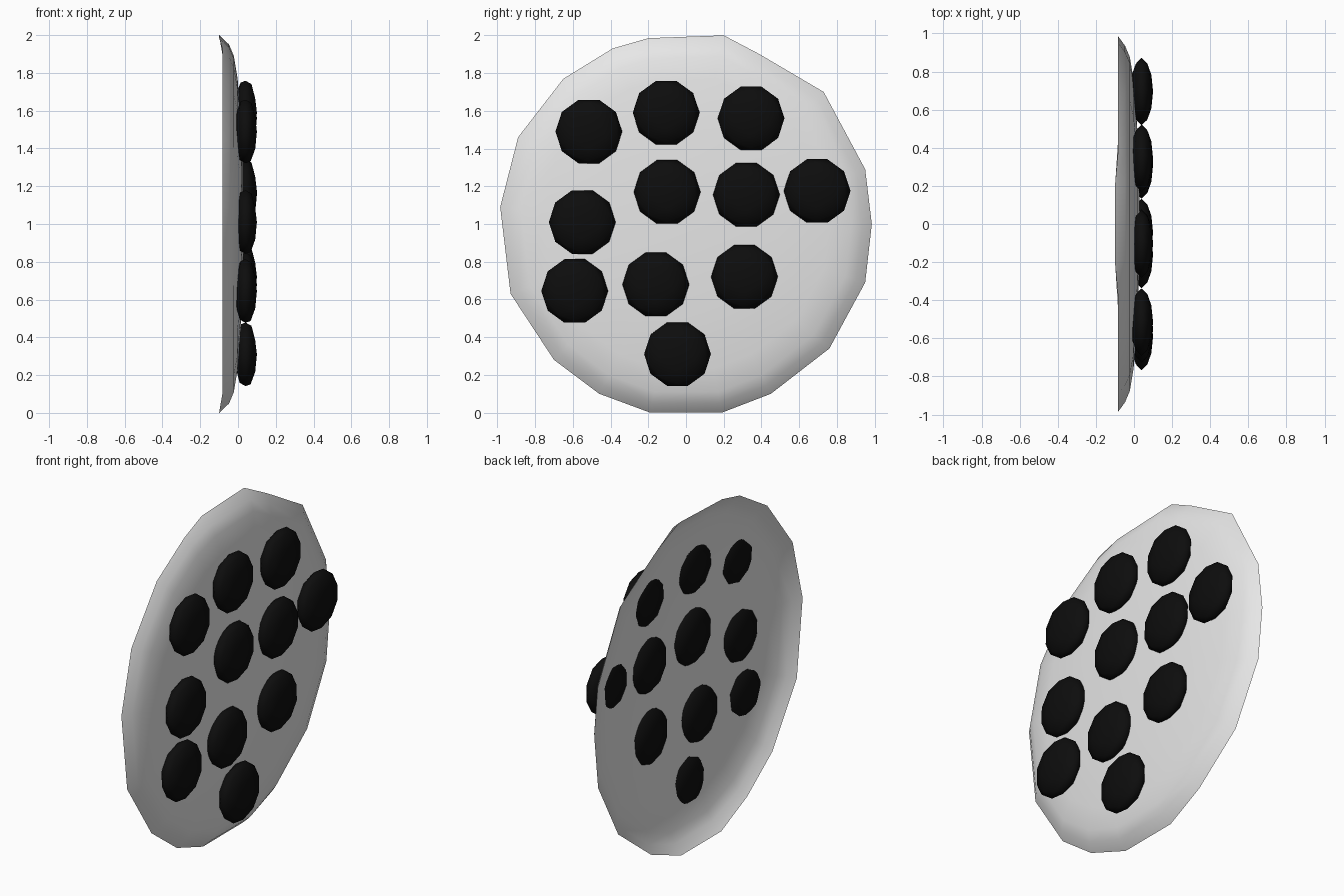
import bpy, bmesh, math
from mathutils import Matrix, Vector

if "Cube" in bpy.data.objects:
    bpy.data.objects.remove(bpy.data.objects["Cube"])


def material(name, rgb):
    m = bpy.data.materials.new(name)
    m.diffuse_color = (*rgb, 1)
    m.use_nodes = True
    m.node_tree.nodes["Principled BSDF"].inputs["Base Color"].default_value = m.diffuse_color
    return m


def finish(bm, name, mat):
    me = bpy.data.meshes.new(name)
    bm.to_mesh(me)
    bm.free()
    for p in me.polygons:
        p.use_smooth = True
    me.materials.append(mat)
    ob = bpy.data.objects.new(name, me)
    bpy.context.collection.objects.link(ob)
    return ob


pale = material("pale_grey", (0.8, 0.8, 0.8))
black = material("near_black", (0.004, 0.004, 0.004))

# Thin domed disc: uneven rim outline (y, z), shrunk ring by ring along a dome profile
rim = [(.2, 2), (.39, 1.9), (.73, 1.7), (.95, 1.29), (.985, 1), (.95, .69), (.76, .34),
       (.45, .1), (.19, 0), (-.19, 0), (-.46, .1), (-.7, .28), (-.93, .63), (-.985, 1.09),
       (-.89, 1.46), (-.65, 1.77), (-.39, 1.93), (-.2, 1.985)]
profile = [(1, -.083), (.95, -.047), (.89, -.022), (.77, -.002), (.5, .018), (.25, .028)]
bm = bmesh.new()
rings = []
for s, x in profile:
    ring = []
    for y, z in rim:
        dip = -.017 if s == 1 and abs(z - 1) > .95 else 0
        ring.append(bm.verts.new((x + dip, y * s, 1 + (z - 1) * s)))
    rings.append(ring)
n = len(rim)
for a, b in zip(rings, rings[1:]):
    for i in range(n):
        j = (i + 1) % n
        bm.faces.new((a[i], b[i], b[j], a[j]))
centre = bm.verts.new((.031, 0, 1))
for i in range(n):
    bm.faces.new((rings[-1][i], centre, rings[-1][(i + 1) % n]))
bmesh.ops.recalc_face_normals(bm, faces=bm.faces)
if sum((f.normal for f in bm.faces), Vector()).x < 0:
    bmesh.ops.reverse_faces(bm, faces=bm.faces)
finish(bm, "domed_disc", pale)

# Flattened round chips that poke through the disc on both sides
chips = [(-.515, 1.49), (-.105, 1.59), (.345, 1.56), (-.1, 1.17), (.32, 1.155), (.695, 1.175),
         (-.55, 1.01), (-.59, .645), (-.16, .68), (.31, .72), (-.045, .31)]
for k, (y, z) in enumerate(chips):
    bm = bmesh.new()
    bmesh.ops.create_icosphere(bm, subdivisions=2, radius=1)
    bm.transform(Matrix.Translation((.04, y, z)) @ Matrix.Diagonal((.06, .177, .177, 1))
                 @ Matrix.Rotation(math.pi / 2, 4, 'Y'))
    finish(bm, f"chip_{k + 1}", black)
